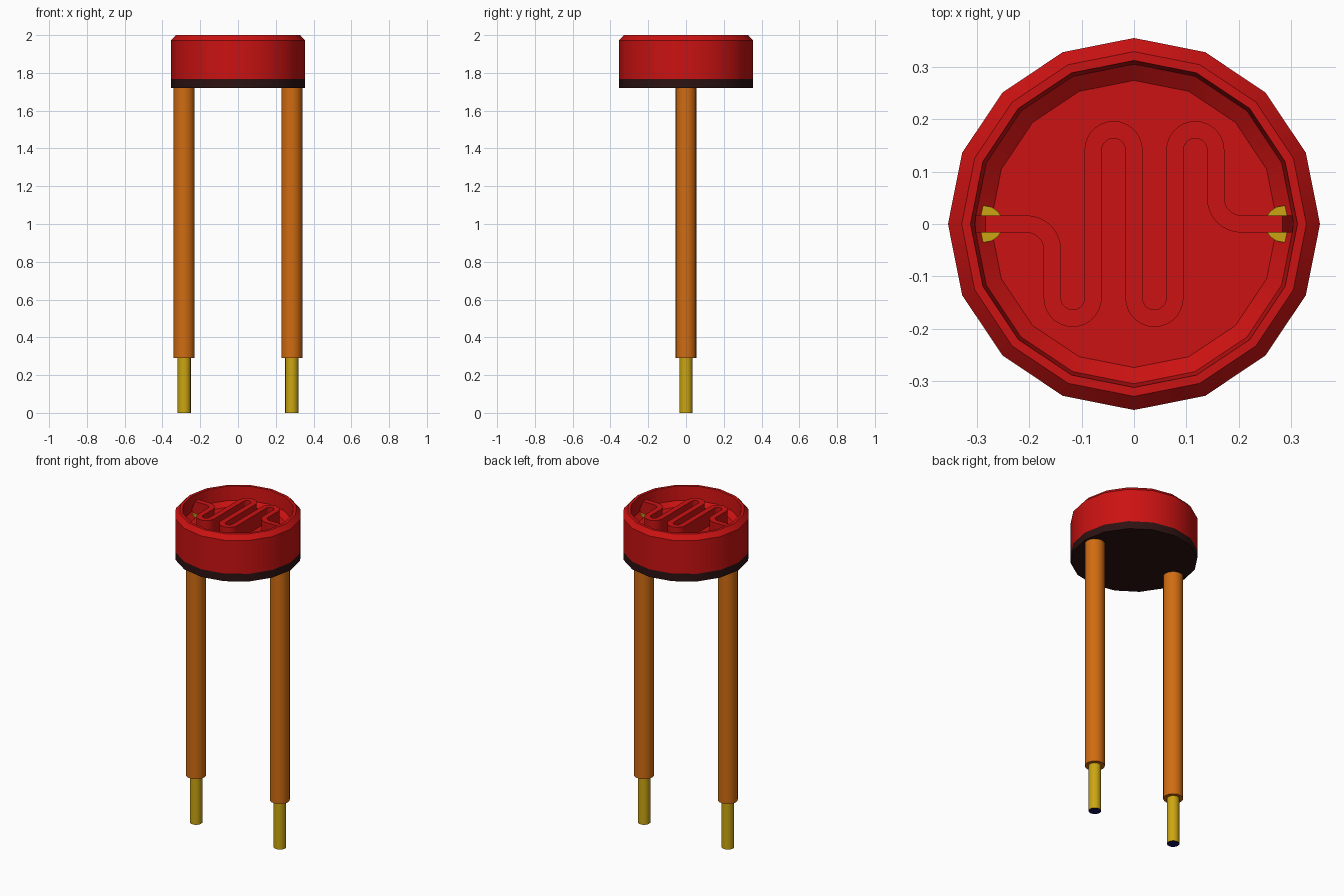
import bpy, bmesh, math
from mathutils import Vector

cube = bpy.data.objects.get("Cube")
if cube:
    bpy.data.objects.remove(cube, do_unlink=True)


def material(name, color):
    m = bpy.data.materials.new(name)
    m.use_nodes = True
    m.diffuse_color = (*color, 1)
    bsdf = next(n for n in m.node_tree.nodes if n.type == 'BSDF_PRINCIPLED')
    bsdf.inputs["Base Color"].default_value = (*color, 1)
    return m


red = material("red", (0.6, 0.006, 0.006))
dark = material("dark base", (0.026, 0.006, 0.006))
orange = material("orange", (0.63, 0.15, 0.006))
gold = material("gold", (0.6, 0.38, 0.006))
navy = material("navy", (0.005, 0.005, 0.1))


def finish(name, bm, mats):
    bmesh.ops.recalc_face_normals(bm, faces=bm.faces)
    mesh = bpy.data.meshes.new(name)
    bm.to_mesh(mesh)
    bm.free()
    for m in mats:
        mesh.materials.append(m)
    obj = bpy.data.objects.new(name, mesh)
    bpy.context.collection.objects.link(obj)
    bpy.ops.object.select_all(action='DESELECT')
    obj.select_set(True)
    bpy.context.view_layer.objects.active = obj
    bpy.ops.object.shade_smooth_by_angle(angle=math.radians(30))
    return obj


def lathe(name, profile, mats, pick=None, x=0, sides=16):
    """Closed turned solid from (radius, height) points, bottom to top."""
    bm = bmesh.new()
    rings = []
    for r, z in profile:
        angles = [2 * math.pi * i / sides for i in range(sides)]
        rings.append([bm.verts.new((x + r * math.cos(a), r * math.sin(a), z)) for a in angles])
    for lo, hi in zip(rings, rings[1:]):
        for i in range(sides):
            j = (i + 1) % sides
            bm.faces.new((lo[i], lo[j], hi[j], hi[i]))
    bm.faces.new(rings[0][::-1])
    bm.faces.new(rings[-1])
    if pick:
        for f in bm.faces:
            f.material_index = pick(f.calc_center_median().z)
    return finish(name, bm, mats)


# Housing: dark base band, red body, chamfered rim and recessed floor
R = 0.355
FLOOR, TRACK_TOP = 1.89, 1.98
lathe("housing",
      [(R, 1.72), (R, 1.767), (R, 1.972), (0.329, 2.0), (0.312, 2.0),
       (0.305, 1.915), (0.274, FLOOR)],
      [red, dark], lambda z: 1 if z < 1.767 else 0)

# Leads: bare pin inside an insulating sleeve
for side, x in (("right", -0.285), ("left", 0.285)):
    lathe(side + "_pin", [(0.035, 0), (0.035, 1.907)], [gold, navy],
          lambda z: 1 if z < 0.01 else 0, x=x)
    lathe(side + "_sleeve", [(0.056, 0.29), (0.056, 1.73)], [orange], x=x)


# Serpentine track: half the centre line, the rest by half-turn symmetry
def arc(cx, cy, r, start, end, steps):
    angles = [math.radians(start + (end - start) * i / steps) for i in range(steps + 1)]
    return [Vector((cx + r * math.cos(a), cy + r * math.sin(a))) for a in angles]


P = 0.078
half = [Vector((-0.303, 0)), Vector((-0.283, 0))]
half += arc(-2 * P - 0.049, -0.049, 0.049, 90, 0, 8)
half += arc(-1.5 * P, -0.141, P / 2, 180, 360, 14)
half += arc(-0.5 * P, 0.141, P / 2, 180, 0, 14)
path = half + [-p for p in reversed(half)]

bm = bmesh.new()
sections = []
for i, p in enumerate(path):
    tangent = (path[min(i + 1, len(path) - 1)] - path[max(i - 1, 0)]).normalized()
    side = Vector((-tangent.y, tangent.x)) * 0.0165
    top = TRACK_TOP - (0.05 if i in (0, len(path) - 1) else 0)
    a, b = p + side, p - side
    sections.append([bm.verts.new((q.x, q.y, z)) for q, z in
                     ((a, FLOOR - 0.005), (a, top), (b, top), (b, FLOOR - 0.005))])
for s, t in zip(sections, sections[1:]):
    for k in range(4):
        n = (k + 1) % 4
        bm.faces.new((s[k], s[n], t[n], t[k]))
bm.faces.new(sections[0])
bm.faces.new(sections[-1])
finish("serpentine_track", bm, [red])
